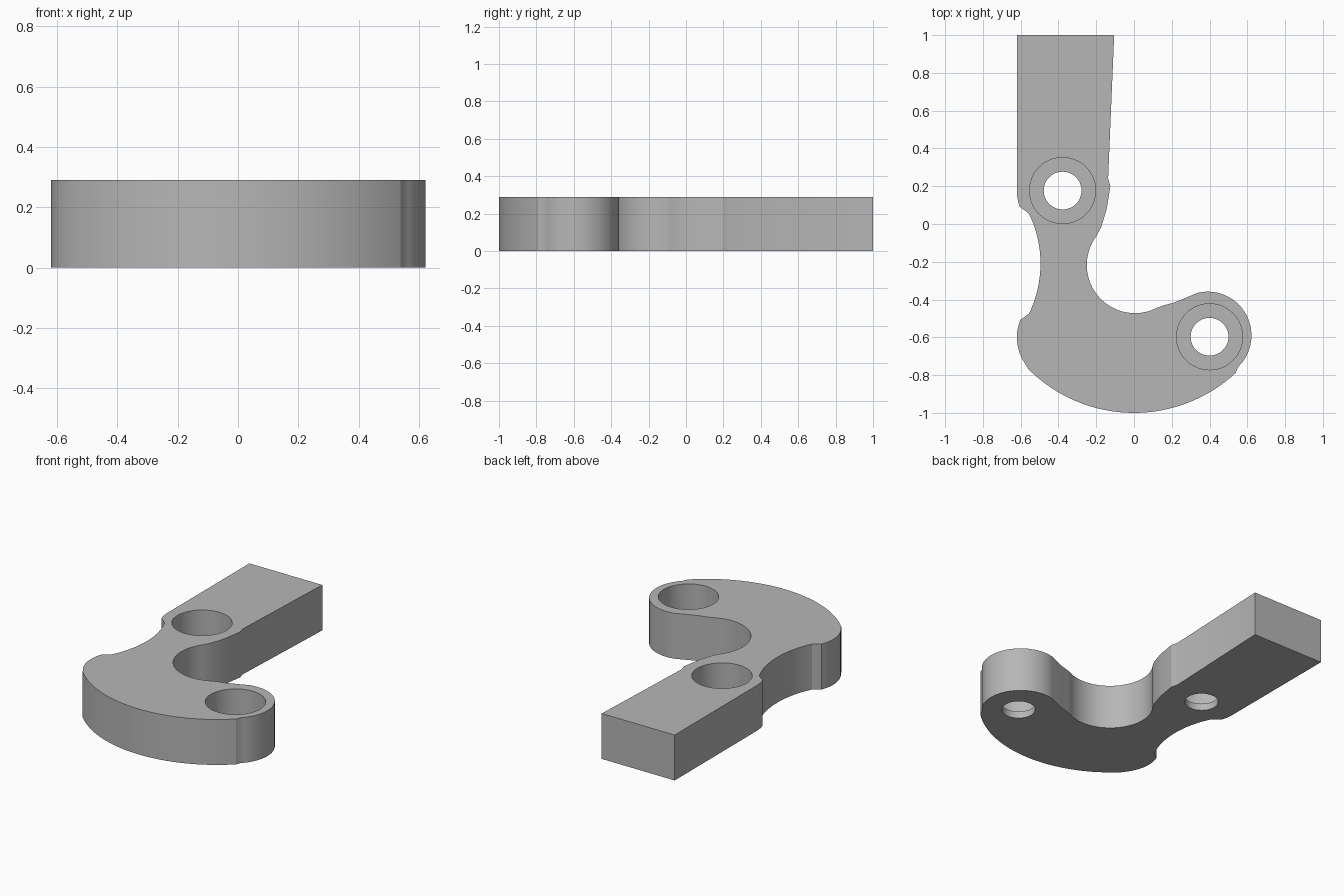
import bpy, bmesh
from math import cos, sin, radians

THICK = 0.29
HOLES = [(-0.378, 0.177), (0.4, -0.597)]

cube = bpy.data.objects.get("Cube")
if cube:
    bpy.data.objects.remove(cube, do_unlink=True)

grey = bpy.data.materials.new("plain grey")
grey.use_nodes = True
colour = (0.47, 0.47, 0.47, 1)
grey.diffuse_color = colour
grey.node_tree.nodes["Principled BSDF"].inputs["Base Color"].default_value = colour


def arc(cx, cy, r, start, end, steps):
    """Points along an arc, angles in degrees."""
    angles = [radians(start + (end - start) * i / steps) for i in range(steps + 1)]
    return [(cx + r * cos(a), cy + r * sin(a)) for a in angles]


def prism(name, points, bottom, top):
    """Closed solid from a counterclockwise outline."""
    bm = bmesh.new()
    face = bm.faces.new([bm.verts.new((x, y, bottom)) for x, y in points])
    extruded = bmesh.ops.extrude_face_region(bm, geom=[face], use_keep_orig=True)
    moved = [v for v in extruded["geom"] if isinstance(v, bmesh.types.BMVert)]
    bmesh.ops.translate(bm, verts=moved, vec=(0, 0, top - bottom))
    bmesh.ops.recalc_face_normals(bm, faces=bm.faces)
    mesh = bpy.data.meshes.new(name)
    bm.to_mesh(mesh)
    bm.free()
    mesh.materials.append(grey)
    obj = bpy.data.objects.new(name, mesh)
    bpy.context.collection.objects.link(obj)
    return obj


# Hooked lever outline, from the straight bar round the hook and back
outline = [(-0.62, 1)]
outline += arc(-0.375, 0.175, 0.245, 180, 200, 4)      # bar shoulder
outline += arc(-1.1, -0.21, 0.605, 26, -26, 16)        # outer neck
outline += arc(-0.375, -0.6, 0.245, 158, 210, 10)      # heel
outline += arc(0, -0.21, 0.79, 225, 313, 32)           # outer sweep
outline += arc(0.39, -0.59, 0.232, -46, 103, 28)       # hook tip
outline += [(0.215, -0.415), (0.16, -0.43)]
outline += arc(0.005, -0.217, 0.255, -62, -217, 36)    # inner hook
outline += [(-0.175, -0.02), (-0.145, 0.077)]          # inner shoulder
outline += [(-0.125, 0.2), (-0.137, 0.24), (-0.105, 1)]
lever = prism("hooked_lever", outline, 0, THICK)

# Stepped bolt holes: narrow through hole, wide counterbore above
for x, y in HOLES:
    for radius, bottom in ((0.175, 0.045), (0.1, -0.1)):
        cutter = prism("hole_cutter", arc(x, y, radius, 0, 352.5, 47), bottom, THICK + 0.1)
        cutter.hide_render = True
        mod = lever.modifiers.new("hole", 'BOOLEAN')
        mod.operation = 'DIFFERENCE'
        mod.solver = 'EXACT'
        mod.object = cutter
        bpy.context.view_layer.objects.active = lever
        bpy.ops.object.modifier_apply(modifier=mod.name)
        bpy.data.objects.remove(cutter, do_unlink=True)

bpy.ops.object.select_all(action='DESELECT')
lever.select_set(True)
bpy.context.view_layer.objects.active = lever
bpy.ops.object.shade_smooth_by_angle(angle=radians(25))
